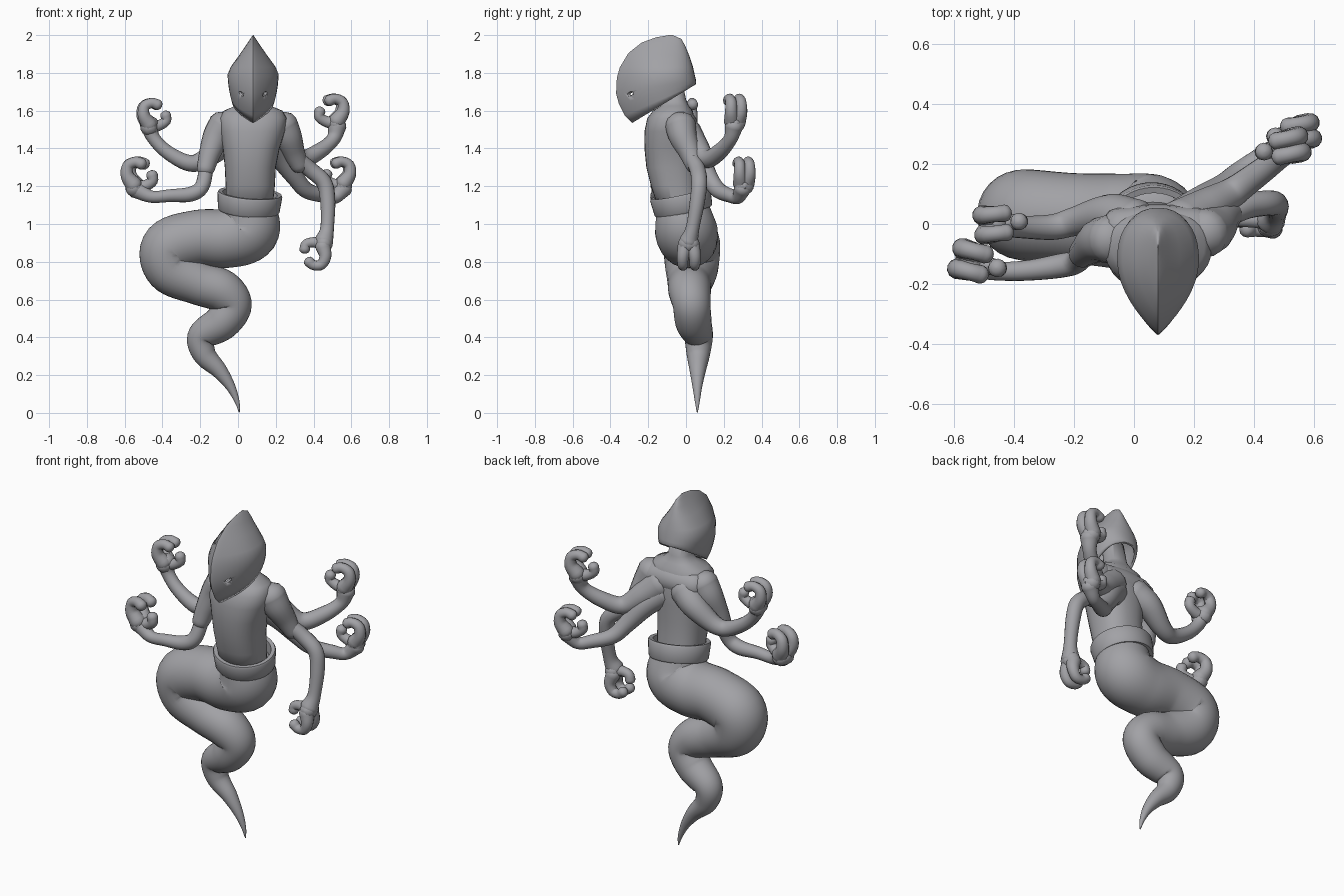
import bpy, bmesh, math
from mathutils import Vector, Euler

if "Cube" in bpy.data.objects:
    bpy.data.objects.remove(bpy.data.objects["Cube"])

skin = bpy.data.materials.new("plain grey")
skin.diffuse_color = (0.36, 0.36, 0.38, 1)
skin.use_nodes = True
skin.node_tree.nodes["Principled BSDF"].inputs["Base Color"].default_value = skin.diffuse_color


def finish(name, bm, angle=50):
    bmesh.ops.recalc_face_normals(bm, faces=bm.faces[:])
    me = bpy.data.meshes.new(name)
    bm.to_mesh(me)
    bm.free()
    ob = bpy.data.objects.new(name, me)
    bpy.context.collection.objects.link(ob)
    me.materials.append(skin)
    bpy.ops.object.select_all(action='DESELECT')
    ob.select_set(True)
    bpy.context.view_layer.objects.active = ob
    bpy.ops.object.shade_smooth_by_angle(angle=math.radians(angle))
    return ob


def loft(name, rings, cap0=True, cap1=True, closed=False, angle=50):
    """Skin a list of equal-length point rings."""
    bm = bmesh.new()
    vs = [[bm.verts.new(p) for p in r] for r in rings]
    n = len(vs[0])
    for a, b in zip(vs, vs[1:] + vs[:1] if closed else vs[1:]):
        for i in range(n):
            j = (i + 1) % n
            bm.faces.new((a[i], a[j], b[j], b[i]))
    if not closed:
        if cap0:
            bm.faces.new(vs[0][::-1])
        if cap1:
            bm.faces.new(vs[-1])
    return finish(name, bm, angle)


def smooth_path(pts, steps):
    """Catmull-Rom through (x, y, z, radius) points."""
    p = [Vector(q) for q in pts]
    p = [2 * p[0] - p[1]] + p + [2 * p[-1] - p[-2]]
    out = []
    for a, b, c, d in zip(p, p[1:], p[2:], p[3:]):
        for s in range(steps):
            t = s / steps
            out.append(0.5 * (2 * b + (c - a) * t + (2 * a - 5 * b + 4 * c - d) * t * t
                              + (3 * b - a - 3 * c + d) * t ** 3))
    return out + [p[-2]]


def tube(name, pts, n=16, steps=6, cap=0.8):
    path = smooth_path(pts, steps)
    pos = [q.to_3d() for q in path]
    rad = [max(q[3], 0.002) for q in path]
    tan = [(pos[min(i + 1, len(pos) - 1)] - pos[max(i - 1, 0)]).normalized() for i in range(len(pos))]
    # rounded ends
    stations = []
    for a in (85, 60, 30):
        stations.append((pos[0] - tan[0] * rad[0] * cap * math.sin(math.radians(a)),
                         rad[0] * math.cos(math.radians(a)), tan[0]))
    stations += list(zip(pos, rad, tan))
    for a in (30, 60, 85):
        stations.append((pos[-1] + tan[-1] * rad[-1] * cap * math.sin(math.radians(a)),
                         rad[-1] * math.cos(math.radians(a)), tan[-1]))
    nrm = tan[0].orthogonal().normalized()
    rings = []
    for c, r, t in stations:
        nrm = (nrm - t * nrm.dot(t)).normalized()
        bn = t.cross(nrm)
        rings.append([c + r * (nrm * math.cos(k * math.tau / n) + bn * math.sin(k * math.tau / n))
                      for k in range(n)])
    return loft(name, rings, angle=80)


def ellipse(cx, cy, z, rx, ry, n=32, e=0.85):
    pw = lambda v: math.copysign(abs(v) ** e, v)
    return [Vector((cx + rx * pw(math.cos(k * math.tau / n)), cy + ry * pw(math.sin(k * math.tau / n)), z))
            for k in range(n)]


# Coiled tail
tube("tail", [
    (.062, -.02, 1.09, .14), (.055, 0, .97, .165), (-.06, .01, .925, .158), (-.21, .02, .925, .15),
    (-.36, .03, .875, .152), (-.35, .03, .765, .14), (-.21, .02, .69, .118), (-.085, .02, .645, .113),
    (-.027, .03, .57, .1), (-.085, .04, .48, .096), (-.19, .065, .405, .078), (-.178, .065, .31, .062),
    (-.1, .062, .225, .043), (-.04, .06, .14, .026), (-.005, .06, .06, .013), (.007, .06, .004, .003)],
    n=28, steps=8, cap=0.25)

# Torso with neck, and the broad upper back
torso = [(1.06, .06, -.03, .12, .11), (1.2, .065, -.06, .13, .125), (1.3, .065, -.075, .135, .135),
         (1.4, .07, -.08, .15, .14), (1.49, .077, -.08, .172, .14), (1.56, .08, -.08, .178, .125),
         (1.60, .08, -.07, .155, .105), (1.625, .08, -.06, .095, .075), (1.66, .08, -.06, .06, .06),
         (1.78, .08, -.08, .055, .055)]
loft("torso", [ellipse(cx, cy, z, rx, ry) for z, cx, cy, rx, ry in torso], angle=80)
tube("upper_back", [(-.05, -.02, 1.515, .075), (.08, -.015, 1.52, .08), (.21, -.02, 1.515, .075)])

# Tilted belt ring
tilt = Euler((.21, .08, 0)).to_matrix()
belt = [(-.05, .158, .15), (-.04, .164, .156), (.04, .172, .163), (.05, .167, .158),
        (.048, .145, .138), (-.05, .125, .125)]
loft("belt", [[tilt @ p + Vector((.06, -.022, 1.115)) for p in ellipse(0, 0, z, rx, ry, 40, 1)]
              for z, rx, ry in belt], closed=True, angle=50)


# Hooded mask: keel-shaped rings from crown to rim (front y, z, back y, z, half width)
def keel(yf, zf, yb, zb, w, n=40):
    ring = []
    for k in range(n):
        a = k * math.tau / n
        t = (1 - math.cos(a)) / 2
        g = math.sin(math.pi / 2 * t / .6) ** .85 if t < .6 else max(0, 1 - ((t - .6) / .4) ** 2.4) ** .45
        ring.append(Vector((.08 + math.copysign(w * g, math.sin(a)), yf + (yb - yf) * t, zf + (zb - zf) * t)))
    return ring


hood = [(-.09, 2.0, -.07, 2.0, .001), (-.16, 1.988, -.025, 1.98, .013), (-.235, 1.96, -.005, 1.945, .034),
        (-.305, 1.905, .018, 1.89, .072), (-.35, 1.83, .036, 1.835, .118), (-.366, 1.775, .044, 1.80, .136),
        (-.37, 1.69, .052, 1.765, .131), (-.355, 1.635, .054, 1.752, .126), (-.325, 1.575, .052, 1.74, .119),
        (-.285, 1.535, .045, 1.735, .113)]
mask = loft("hooded_mask", [keel(*h) for h in hood], cap1=False, angle=35)
solid = mask.modifiers.new("thickness", 'SOLIDIFY')
solid.thickness = .012
solid.offset = -1

# Eye sockets cut into the mask
for s in (-1, 1):
    bm = bmesh.new()
    bmesh.ops.create_icosphere(bm, subdivisions=2, radius=1)
    for v in bm.verts:
        v.co = Euler((0, s * -.5, s * .5)).to_matrix() @ Vector((v.co.x * .024, v.co.y * .03, v.co.z * .011))
        v.co += Vector((.08 + s * .07, -.305, 1.69))
    cutter = finish("eye_cutter", bm)
    cutter.hide_render = True
    cutter.hide_viewport = True
    cutter.display_type = 'WIRE'
    cut = mask.modifiers.new("eye", 'BOOLEAN')
    cut.object = cutter
    cut.operation = 'DIFFERENCE'


# Clawed hand: u = finger direction, s = curl direction, d = finger spacing, w = half spread
def hand(name, c, u, s, d, k=1.0, w=.03):
    c, u, s, d = Vector(c), Vector(u).normalized(), Vector(s).normalized(), Vector(d).normalized()

    def finger(label, pts):
        tube(f"{name}_{label}", [(*(c + k * (a * s + b * u + e * d)), r * k) for a, b, e, r in pts], 12, 4)

    for i, e in enumerate((-w, w)):
        finger(f"finger_{i + 1}", [(-.005, .0, e * .6, .04), (-.034, .045, e, .031), (-.03, .09, e, .027),
                                   (.005, .107, e, .025), (.035, .098, e, .027)])
    finger("palm", [(-.005, -.015, -w * .7, .04), (-.005, -.01, 0, .045), (-.005, -.015, w * .7, .04)])
    finger("thumb", [(0, -.01, 0, .036), (.045, -.002, 0, .027), (.078, .02, 0, .025), (.076, .048, 0, .027)])


# Front pair: thick upper arms, then thinner forearms
tube("left_upper_arm", [(-.075, -.05, 1.525, .082), (-.115, -.055, 1.46, .073), (-.15, -.08, 1.37, .057),
                        (-.172, -.1, 1.29, .047)])
tube("left_forearm", [(-.165, -.09, 1.31, .038), (-.19, -.125, 1.2, .039), (-.25, -.14, 1.158, .04),
                      (-.36, -.155, 1.15, .034), (-.46, -.155, 1.145, .033), (-.54, -.13, 1.185, .05)])
hand("left_front_hand", (-.54, -.125, 1.205), (0, 0, 1), (1, -.25, 0), (.25, 1, 0), 1.15)
tube("right_upper_arm", [(.235, -.03, 1.525, .082), (.265, -.015, 1.46, .074), (.295, .02, 1.38, .059),
                         (.325, .045, 1.31, .047)])
tube("right_forearm", [(.31, .03, 1.35, .04), (.38, .06, 1.29, .042), (.455, .07, 1.22, .042),
                       (.475, .06, 1.12, .04), (.472, .035, .98, .036), (.455, .015, .91, .05)])
hand("right_front_hand", (.445, .015, .885), (-.35, 0, -.95), (-.95, 0, .35), (0, 1, 0), 1.05)

# Rear arms growing from the shoulder blades
tube("left_rear_arm", [(.0, .0, 1.48, .085), (-.08, .03, 1.42, .07), (-.19, .01, 1.335, .05),
                       (-.27, -.01, 1.325, .043), (-.38, -.01, 1.385, .037), (-.45, -.005, 1.46, .036),
                       (-.47, 0, 1.53, .05)])
hand("left_rear_hand", (-.465, 0, 1.525), (0, 0, 1), (1, .1, 0), (-.1, 1, 0), 1.08)
tube("right_rear_upper_arm", [(.16, .0, 1.48, .085), (.24, .05, 1.41, .07), (.335, .11, 1.345, .05),
                              (.43, .18, 1.385, .043), (.505, .235, 1.45, .037), (.525, .255, 1.52, .05)])
hand("right_rear_upper_hand", (.515, .258, 1.545), (0, 0, 1), (-.97, -.2, 0), (-.2, .97, 0), 1.1, .024)
tube("right_rear_lower_arm", [(.15, .0, 1.43, .08), (.22, .06, 1.36, .064), (.3, .12, 1.25, .048),
                              (.36, .17, 1.18, .043), (.45, .235, 1.15, .037), (.51, .275, 1.14, .034),
                              (.56, .3, 1.19, .047)])
hand("right_rear_lower_hand", (.552, .305, 1.215), (0, 0, 1), (-.95, -.15, 0), (-.15, .95, 0), 1.08, .024)
